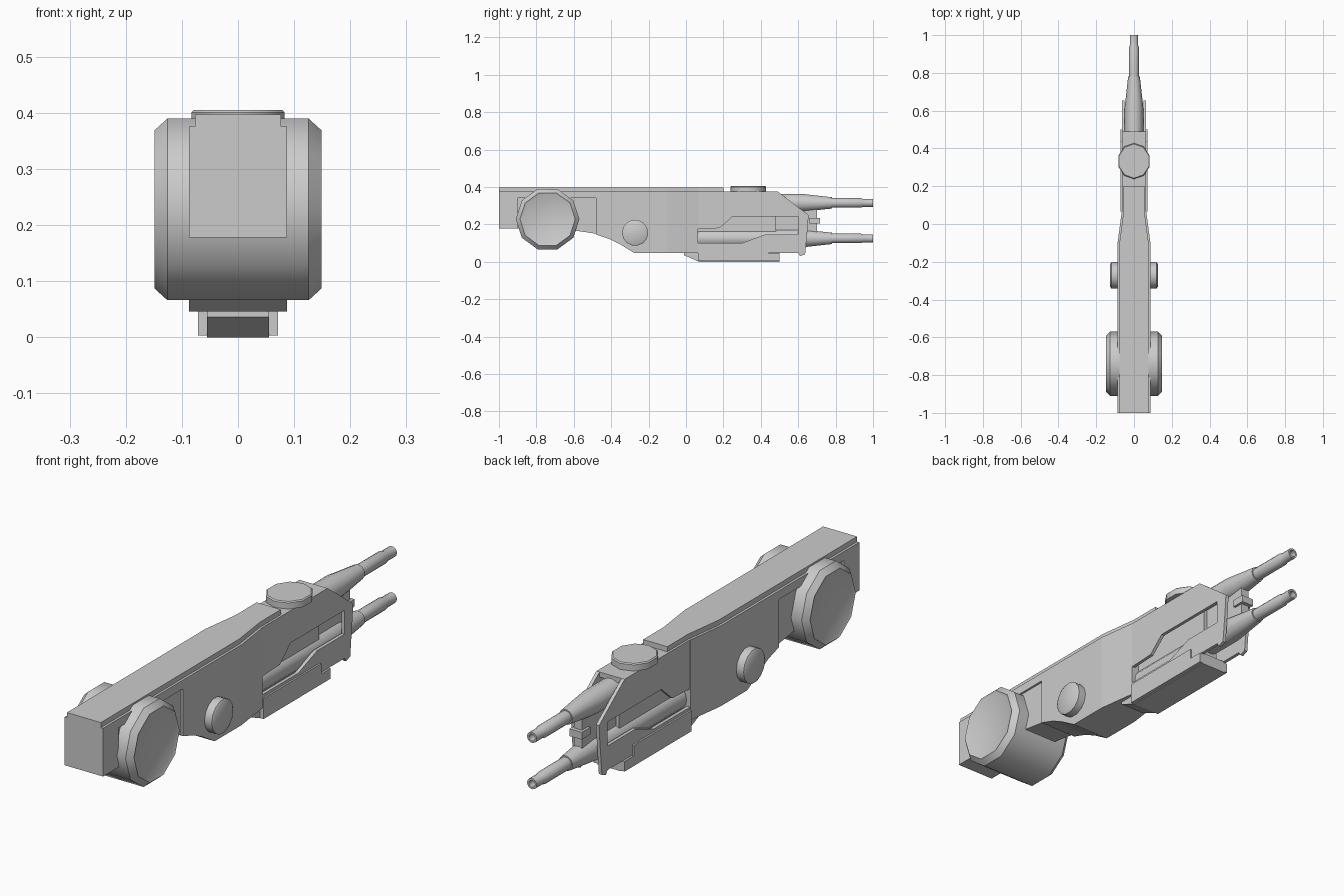
import bpy, bmesh, math
from mathutils import Matrix

if "Cube" in bpy.data.objects:
    bpy.data.objects.remove(bpy.data.objects["Cube"])


def finish(name, bm, smooth=False):
    bmesh.ops.remove_doubles(bm, verts=bm.verts, dist=1e-5)
    bmesh.ops.recalc_face_normals(bm, faces=bm.faces)
    me = bpy.data.meshes.new(name)
    bm.to_mesh(me)
    bm.free()
    ob = bpy.data.objects.new(name, me)
    bpy.context.collection.objects.link(ob)
    if smooth:
        bpy.ops.object.select_all(action='DESELECT')
        bpy.context.view_layer.objects.active = ob
        ob.select_set(True)
        bpy.ops.object.shade_smooth_by_angle(angle=math.radians(40))
    return ob


def prism(name, pts, right, left=None):
    """Side profile (y, z) spanned across x; widths may depend on y."""
    rf = right if callable(right) else lambda y: right
    lf = (lambda y: -rf(y)) if left is None else (lambda y: left)
    bm = bmesh.new()
    a = [bm.verts.new((lf(y), y, z)) for y, z in pts]
    b = [bm.verts.new((rf(y), y, z)) for y, z in pts]
    bm.faces.new(a)
    bm.faces.new(b[::-1])
    for i in range(len(pts)):
        j = (i + 1) % len(pts)
        bm.faces.new((a[i], a[j], b[j], b[i]))
    return finish(name, bm)


def box(name, y0, y1, z0, z1, right, left=None):
    return prism(name, [(y0, z0), (y1, z0), (y1, z1), (y0, z1)], right, left)


def lathe(name, prof, n, axis, loc, phase=0.0):
    """Revolve (distance, radius) about the x or y axis through loc."""
    bm = bmesh.new()
    rings = []
    for d, r in prof:
        ring = []
        for i in range(n):
            t = phase + 2 * math.pi * i / n
            u, v = r * math.cos(t), r * math.sin(t)
            co = (d, u, v) if axis == 'x' else (u, d, v)
            ring.append(bm.verts.new([c + o for c, o in zip(co, loc)]))
        rings.append(ring)
    for p, q in zip(rings, rings[1:]):
        for i in range(n):
            j = (i + 1) % n
            bm.faces.new((p[i], p[j], q[j], q[i]))
    bm.faces.new(rings[0])
    bm.faces.new(rings[-1])
    return finish(name, bm, True)


def hull_w(y):
    t = min(max((y + 0.1) / 0.165, 0), 1)
    return 0.087 - 0.022 * t


# Rear arm: end block, recessed core behind the pivot drum, upper edge beam
box("rear_block", -1, -0.9, 0.178, 0.376, 0.087)
prism("rear_core", [(-0.9, 0.178), (-0.58, 0.165), (-0.48, 0.15), (-0.48, 0.376), (-0.9, 0.376)], 0.078)
box("rear_upper_beam", -0.9, -0.48, 0.34, 0.376, 0.087)

# Main hull and its taper towards the gun housing
prism("main_hull", [(-0.48, 0.145), (-0.41, 0.122), (-0.35, 0.092), (-0.275, 0.046),
                    (-0.1, 0.046), (-0.1, 0.376), (-0.48, 0.376)], hull_w)
box("hull_taper", -0.1, 0.065, 0.046, 0.376, hull_w)

# Top cover strip
for name, y0, y1 in (("top_strip_rear", -1, -0.1), ("top_strip_taper", -0.1, 0.065),
                     ("top_strip_front", 0.065, 0.2)):
    box(name, y0, y1, 0.376, 0.397, lambda y: hull_w(y) - 0.01)

# Round hatch on top
hatch = lathe("top_hatch", [(-0.02, 0.095), (0.006, 0.095), (0.01, 0.09)], 10, 'y', (0, 0, 0), math.pi / 2)
hatch.data.transform(Matrix.Translation((0, 0.333, 0.395)) @ Matrix.Diagonal((0.92, 1, 1, 1))
                     @ Matrix.Rotation(math.pi / 2, 4, 'X'))

# Pivot drum and small pivot, both right through the hull with dished ends
lathe("pivot_drum", [(-0.144, 0.138), (-0.149, 0.148), (-0.126, 0.17), (0.126, 0.17),
                     (0.149, 0.148), (0.144, 0.138)], 10, 'x', (0, -0.74, 0.228))
lathe("small_pivot", [(-0.126, 0.06), (-0.12, 0.07), (0.12, 0.07), (0.126, 0.06)],
      14, 'x', (0, -0.272, 0.155))

# Gun housing: slotted side plates, roof, inner core
plate = [(0.065, 0.376), (0.49, 0.376), (0.655, 0.25), (0.652, 0.2), (0.637, 0.04), (0.61, 0.03),
         (0.6, 0.046), (0.065, 0.046), (0.065, 0.1), (0.3, 0.1), (0.42, 0.145), (0.6, 0.145),
         (0.6, 0.243), (0.25, 0.243), (0.18, 0.18), (0.065, 0.175)]
rail = [(0.065, 0.003), (0.5, 0.003), (0.5, 0.045), (0.44, 0.045), (0.44, 0.088), (0.065, 0.088)]
for side, s in (("right", 1), ("left", -1)):
    prism("side_plate_" + side, plate, s * 0.064, s * 0.05)
    prism("lower_rail_" + side, rail, s * 0.071, s * 0.054)
box("housing_roof", 0.065, 0.49, 0.355, 0.376, 0.051)
box("housing_core", 0.065, 0.48, 0.04, 0.36, 0.032)
prism("keel", [(-0.012, 0.05), (-0.012, 0.036), (0.07, 0), (0.5, 0), (0.5, 0.05)], 0.055)

# Twin guns with stepped barrels and hollow muzzles
for name, z, y0 in (("upper_gun", 0.315, 0.4), ("lower_gun", 0.125, 0.065)):
    lathe(name, [(y0, 0.049), (0.62, 0.049), (0.78, 0.031), (0.78, 0.026), (0.935, 0.026),
                 (0.945, 0.022), (1.0, 0.022), (1.0, 0.014), (0.95, 0.014)], 14, 'y', (0, 0, z))

# Bracket joining the guns
box("gun_bracket", 0.48, 0.7, 0.15, 0.29, 0.018)
box("bracket_clamp", 0.66, 0.716, 0.205, 0.235, 0.028)
